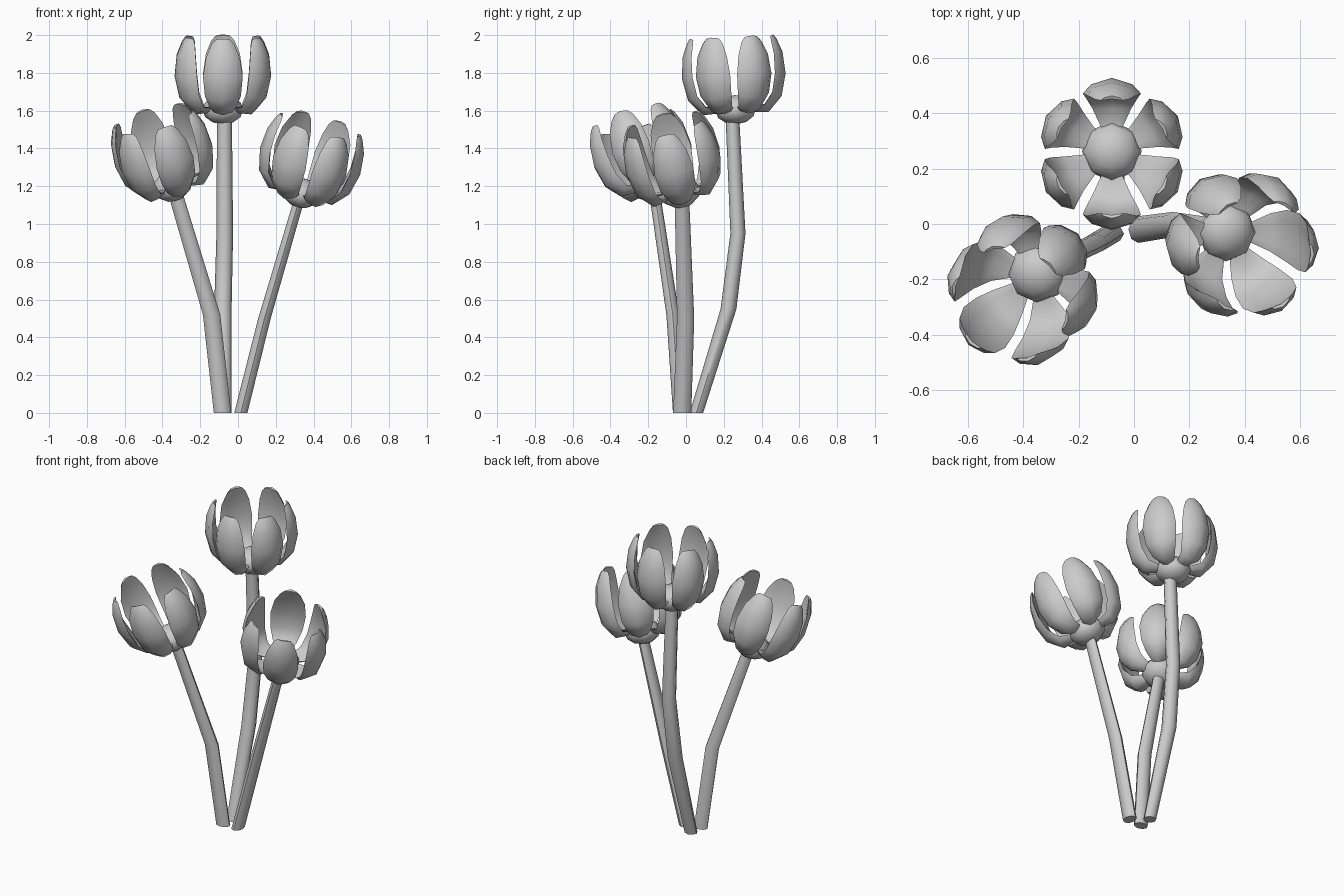
import bpy, bmesh
from math import sin, cos, pi, radians
from mathutils import Vector, Matrix

if "Cube" in bpy.data.objects:
    bpy.data.objects.remove(bpy.data.objects["Cube"])


def loft(name, rings, matrix=None):
    """Skin a list of equal-length point rings and cap both ends."""
    bm = bmesh.new()
    vs = [[bm.verts.new(p) for p in ring] for ring in rings]
    n = len(vs[0])
    for a, b in zip(vs, vs[1:]):
        for i in range(n):
            j = (i + 1) % n
            bm.faces.new((a[i], a[j], b[j], b[i]))
    bm.faces.new(vs[0])
    bm.faces.new(vs[-1])
    if matrix:
        bm.transform(matrix)
    return finish(name, bm, 50)


def finish(name, bm, angle):
    bmesh.ops.recalc_face_normals(bm, faces=bm.faces)
    me = bpy.data.meshes.new(name)
    bm.to_mesh(me)
    bm.free()
    ob = bpy.data.objects.new(name, me)
    bpy.context.collection.objects.link(ob)
    bpy.ops.object.select_all(action='DESELECT')
    ob.select_set(True)
    bpy.context.view_layer.objects.active = ob
    bpy.ops.object.shade_smooth_by_angle(angle=radians(angle))
    return ob


# Petal stations: radius, height, half width, thickness
PETAL = [(0.08, 0.0, 0.035, 0.03), (0.165, 0.0, 0.07, 0.045),
         (0.225, 0.07, 0.095, 0.05), (0.25, 0.18, 0.105, 0.05),
         (0.245, 0.29, 0.09, 0.04), (0.225, 0.36, 0.062, 0.026),
         (0.215, 0.385, 0.04, 0.014)]


def petal_rings():
    rings = []
    for i, (r, z, w, t) in enumerate(PETAL):
        p, q = PETAL[max(i - 1, 0)], PETAL[min(i + 1, len(PETAL) - 1)]
        tan = Vector((q[0] - p[0], 0, q[1] - p[1])).normalized()
        out = Vector((tan.z, 0, -tan.x))          # outward normal
        # bulging outer side, flatter inner side, edges curled inward
        section = [(cos(k * pi / 4), sin(k * pi / 4) * t / 2) for k in range(5)]
        section += [(u, -t * 0.4) for u in (-0.55, 0, 0.55)]
        rings.append([Vector((r, u * w, z)) + out * (d - 0.3 * w * u * u)
                      for u, d in section])
    return rings


def flower(label, centre, phase, tilt, toward):
    """Seed ball with six cupped petals, leaning by tilt degrees."""
    axis = Vector((-sin(radians(toward)), cos(radians(toward)), 0))
    base = Matrix.Translation(centre) @ Matrix.Rotation(radians(tilt), 4, axis)
    bm = bmesh.new()
    bmesh.ops.create_uvsphere(bm, u_segments=8, v_segments=6, radius=0.108)
    bm.transform(base @ Matrix.Diagonal((1, 1, 0.72, 1)))
    finish(label + "_flower_heart", bm, 60)
    for k in range(6):
        turn = Matrix.Rotation(radians(phase + 60 * k), 4, 'Z')
        loft(f"{label}_petal_{k + 1}", petal_rings(), base @ turn)


def stem(label, path, rx, ry):
    """Eight-sided oval stem through (x, y, z, scale) points."""
    loft(label + "_stem",
         [[Vector((x + rx * s * cos(k * pi / 4), y + ry * s * sin(k * pi / 4), z))
           for k in range(8)] for x, y, z, s in path])


# Stems
stem("back", [(-0.075, 0.055, 0, 0.9), (-0.08, 0.225, 0.55, 1.05),
              (-0.07, 0.275, 0.95, 1.0), (-0.072, 0.245, 1.58, 0.9)], 0.044, 0.04)
stem("left", [(-0.082, -0.035, 0, 1.0), (-0.14, -0.07, 0.52, 1.0),
              (-0.34, -0.17, 1.19, 0.85)], 0.046, 0.034)
stem("right", [(0.015, -0.02, 0, 1.0), (0.14, -0.002, 0.5, 0.95),
               (0.33, -0.022, 1.15, 0.8)], 0.035, 0.048)

# Flowers
flower("back", (-0.08, 0.262, 1.605), 30, 3, 270)
flower("left", (-0.35, -0.18, 1.2), 45, 22, 228)
flower("right", (0.335, -0.03, 1.165), 0, 20, -40)
